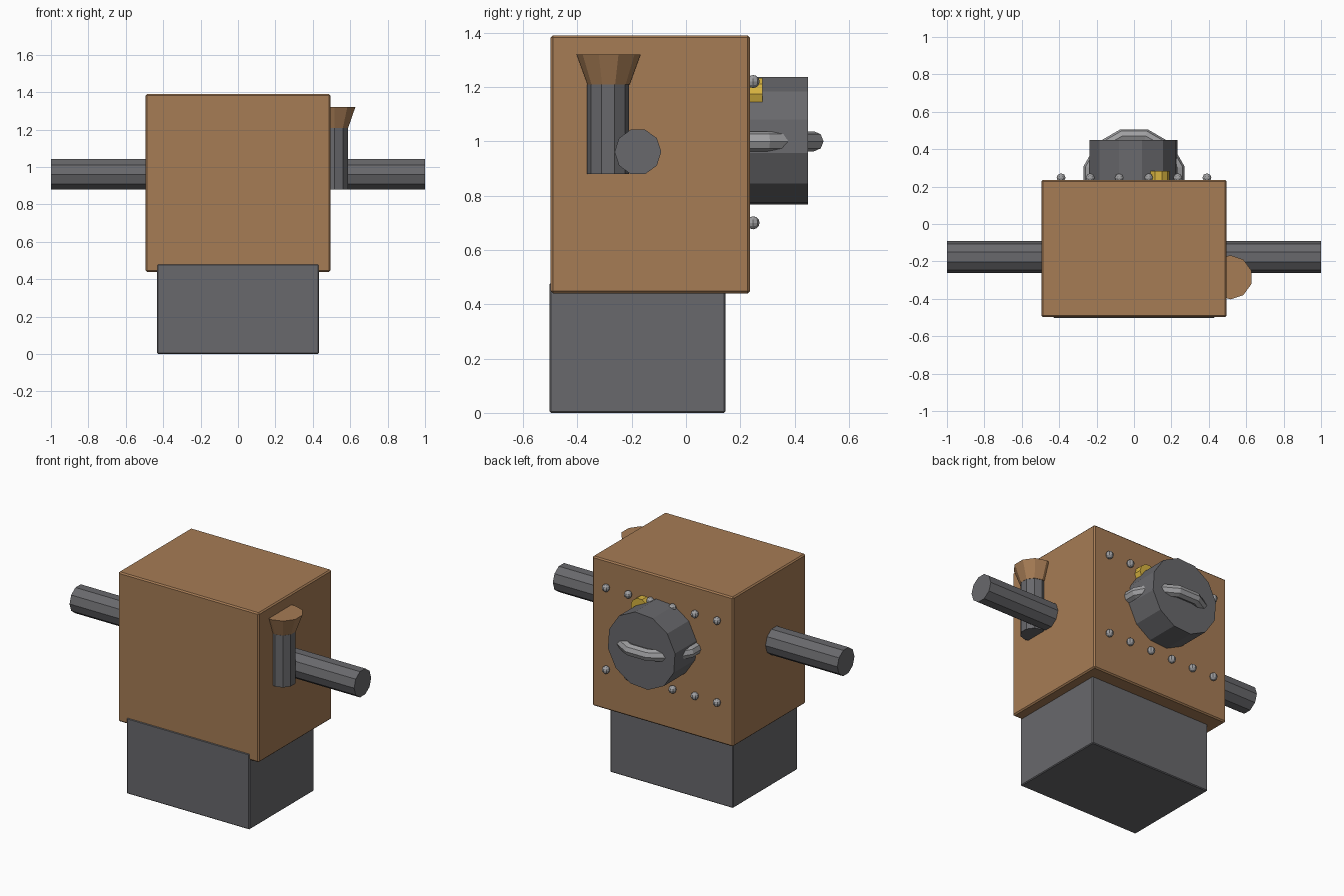
import bpy
from math import pi, cos, sin, radians

if "Cube" in bpy.data.objects:
    bpy.data.objects.remove(bpy.data.objects["Cube"])


def material(name, rgb):
    m = bpy.data.materials.new(name)
    m.diffuse_color = (*rgb, 1)
    m.use_nodes = True
    m.node_tree.nodes["Principled BSDF"].inputs["Base Color"].default_value = m.diffuse_color
    return m


wood = material("wood", (0.38, 0.20, 0.09))
dark = material("dark_metal", (0.14, 0.14, 0.15))
light = material("light_metal", (0.35, 0.35, 0.36))
gold = material("gold", (0.68, 0.45, 0.05))


def finish(name, mat):
    ob = bpy.context.object
    ob.name = name
    ob.data.name = name
    ob.data.materials.append(mat)
    return ob


def box(name, lo, hi, mat, bevel=0.008):
    bpy.ops.mesh.primitive_cube_add(size=1, location=[(a + b) / 2 for a, b in zip(lo, hi)])
    ob = bpy.context.object
    ob.scale = [b - a for a, b in zip(lo, hi)]
    bpy.ops.object.transform_apply(location=False, rotation=False, scale=True)
    mod = ob.modifiers.new("bevel", 'BEVEL')
    mod.width = bevel
    mod.segments = 1
    return finish(name, mat)


def prism(name, centre, axis, length, r1, mat, sides, r2=None, turn=0.0):
    """Low-poly cylinder or cone frustum along an axis; turn = angle of the first vertex."""
    ring = [turn + 2 * pi * i / sides for i in range(sides)]
    place = {'X': lambda a, b, h: (h, a, b),
             'Y': lambda a, b, h: (a, h, b),
             'Z': lambda a, b, h: (a, b, h)}[axis]
    verts = [place(r * cos(t), r * sin(t), h)
             for r, h in ((r1, -length / 2), (r2 or r1, length / 2)) for t in ring]
    n = sides
    faces = [(i, (i + 1) % n, (i + 1) % n + n, i + n) for i in range(n)]
    faces += [tuple(reversed(range(n))), tuple(range(n, 2 * n))]
    if axis == 'Y':
        faces = [tuple(reversed(f)) for f in faces]
    me = bpy.data.meshes.new(name)
    me.from_pydata(verts, [], faces)
    ob = bpy.data.objects.new(name, me)
    ob.location = centre
    bpy.context.collection.objects.link(ob)
    me.materials.append(mat)
    return ob


# Main housing on a narrower base
box("housing", (-0.495, -0.498, 0.44), (0.495, 0.235, 1.39), wood)
box("base", (-0.432, -0.502, 0.0), (0.432, 0.145, 0.48), dark, 0.005)

# Cross shaft through the housing
prism("cross_shaft", (0, -0.177, 0.961), 'X', 2.0, 0.086, dark, 10)

# Filler pipe with flared mouth
prism("filler_pipe", (0.515, -0.287, 1.045), 'Z', 0.33, 0.077, dark, 10, turn=pi / 10)
prism("filler_funnel", (0.515, -0.285, 1.265), 'Z', 0.11, 0.078, wood, 10, r2=0.118, turn=pi / 10)

# Rear drum, its hoop handle and the brass stud beside it
prism("rear_drum", (-0.002, 0.325, 1.002), 'Y', 0.25, 0.24, dark, 12, turn=radians(19))
bpy.ops.mesh.primitive_torus_add(major_segments=12, minor_segments=8, major_radius=0.242,
                                 minor_radius=0.037, location=(0, 0.237, 1.0),
                                 rotation=(0, 0, pi / 12))
finish("drum_handle", light)
prism("brass_stud", (0.13, 0.25, 1.175), 'Y', 0.065, 0.061, gold, 10)

# Two rows of rivets on the rear face
for row, z in enumerate((0.70, 1.22)):
    for i in range(6):
        bpy.ops.mesh.primitive_uv_sphere_add(segments=8, ring_count=6, radius=0.024,
                                             location=(-0.39 + 0.156 * i, 0.247, z))
        finish(f"rivet_{row}_{i}", light)
